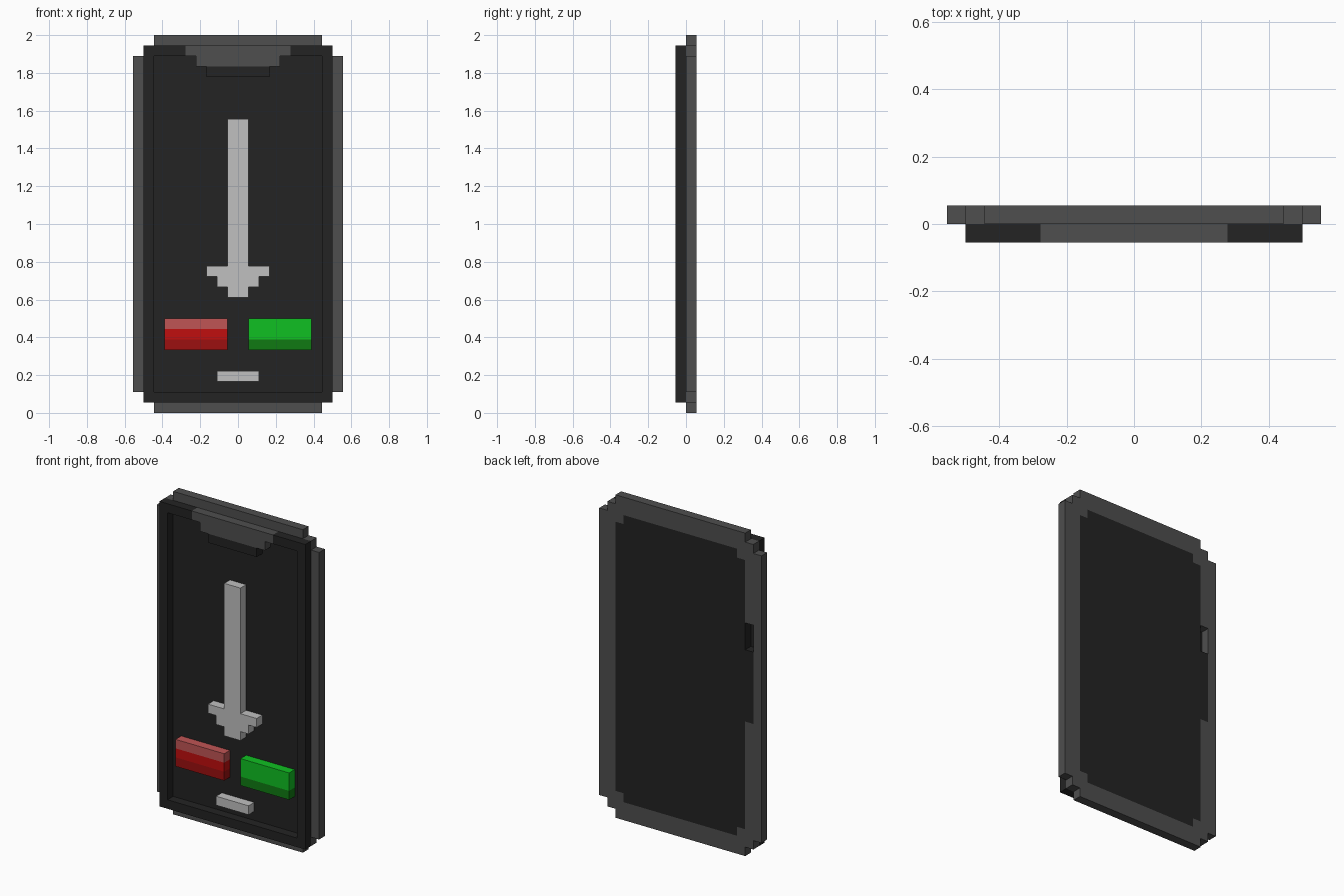
import bpy, bmesh
from mathutils import Vector

if "Cube" in bpy.data.objects:
    bpy.data.objects.remove(bpy.data.objects["Cube"], do_unlink=True)

U = 1 / 18  # one block


def material(name, hex_colour):
    """Flat material from an sRGB hex colour."""
    rgb = [int(hex_colour[i:i + 2], 16) / 255 for i in (0, 2, 4)]
    lin = [c / 12.92 if c <= 0.04045 else ((c + 0.055) / 1.055) ** 2.4 for c in rgb]
    m = bpy.data.materials.new(name)
    m.use_nodes = True
    m.diffuse_color = (*lin, 1)
    bsdf = next(n for n in m.node_tree.nodes if n.type == 'BSDF_PRINCIPLED')
    bsdf.inputs["Base Color"].default_value = (*lin, 1)
    return m


GREY = material("casing grey", "4e4e4e")
DARK = material("screen black", "232323")
WHITE = material("icon light grey", "c0c0c0")
RED = material("red", "c00e0e")
RED_LIGHT = material("light red", "c05555")
RED_DARK = material("dark red", "9c1010")
GREEN = material("green", "10c022")
GREEN_DARK = material("dark green", "107a12")


def rect(x0, x1, z0, z1):
    """Set of block cells covering a rectangle."""
    return {(x, z) for x in range(x0, x1) for z in range(z0, z1)}


def band(half, z0, z1):
    return rect(-half, half, z0, z1)


def part(name, cells, layer, mats, rule=None):
    """One-block-thick plate; layer 0 = back half, -1 = front half."""
    bm = bmesh.new()

    def face(*pts):
        f = bm.faces.new([bm.verts.new(Vector(p) * U) for p in pts])
        f.normal_update()
        if rule:
            f.material_index = rule(f.normal, f.calc_center_median() / U)

    a, b = layer, layer + 1
    for x, z in sorted(cells):
        X, Z = x + 1, z + 1
        face((x, a, z), (X, a, z), (X, a, Z), (x, a, Z))
        face((X, b, z), (x, b, z), (x, b, Z), (X, b, Z))
        if (x - 1, z) not in cells:
            face((x, b, z), (x, a, z), (x, a, Z), (x, b, Z))
        if (X, z) not in cells:
            face((X, a, z), (X, b, z), (X, b, Z), (X, a, Z))
        if (x, z - 1) not in cells:
            face((x, b, z), (X, b, z), (X, a, z), (x, a, z))
        if (x, Z) not in cells:
            face((x, a, Z), (X, a, Z), (X, b, Z), (x, b, Z))
    bmesh.ops.remove_doubles(bm, verts=bm.verts, dist=1e-5)
    # merge the blocks into large flat faces, keeping colour borders
    bmesh.ops.dissolve_limit(bm, angle_limit=0.02, verts=bm.verts, edges=bm.edges,
                             delimit={'MATERIAL'})
    bmesh.ops.triangulate(bm, faces=[f for f in bm.faces if len(f.verts) > 4])
    me = bpy.data.meshes.new(name)
    bm.to_mesh(me)
    bm.free()
    for m in mats:
        me.materials.append(m)
    ob = bpy.data.objects.new(name, me)
    bpy.context.collection.objects.link(ob)
    return ob


# Back half: stepped casing around a dark panel, with a lens recess and side strip
outline = band(10, 2, 34) | band(9, 1, 35) | band(8, 0, 36)
panel = (band(8, 3, 33) | band(7, 2, 34)) | rect(-9, -8, 15, 23)
recess = rect(-9, -8, 23, 26)
part("casing", outline - panel - recess, 0, [GREY, DARK],
     lambda n, c: int(n.y < -0.5 and abs(c.x) < 8 and 2 < c.z < 34))
part("panel", panel, 0, [DARK])

# Front half: raised rim, top notch and speaker
top_bar = band(5, 34, 35)
part("rim", band(9, 1, 35) - band(8, 2, 34) - top_bar, -1, [DARK])
part("notch", top_bar | band(4, 33, 34), -1, [GREY])
part("speaker", band(3, 32, 33), -1, [DARK])

# Raised icons
part("arrow", band(1, 14, 28) | band(3, 13, 14) | band(2, 12, 13) | band(1, 11, 12),
     -1, [WHITE])
part("home_bar", band(2, 3, 4), -1, [WHITE])


# Buttons, striped by height
part("red_button", rect(-7, -1, 6, 9), -1, [RED_DARK, RED, RED_LIGHT],
     lambda n, c: min(2, max(0, int(c.z - 6))))
part("green_button", rect(1, 7, 6, 9), -1, [GREEN_DARK, GREEN],
     lambda n, c: int(c.z > 7))
